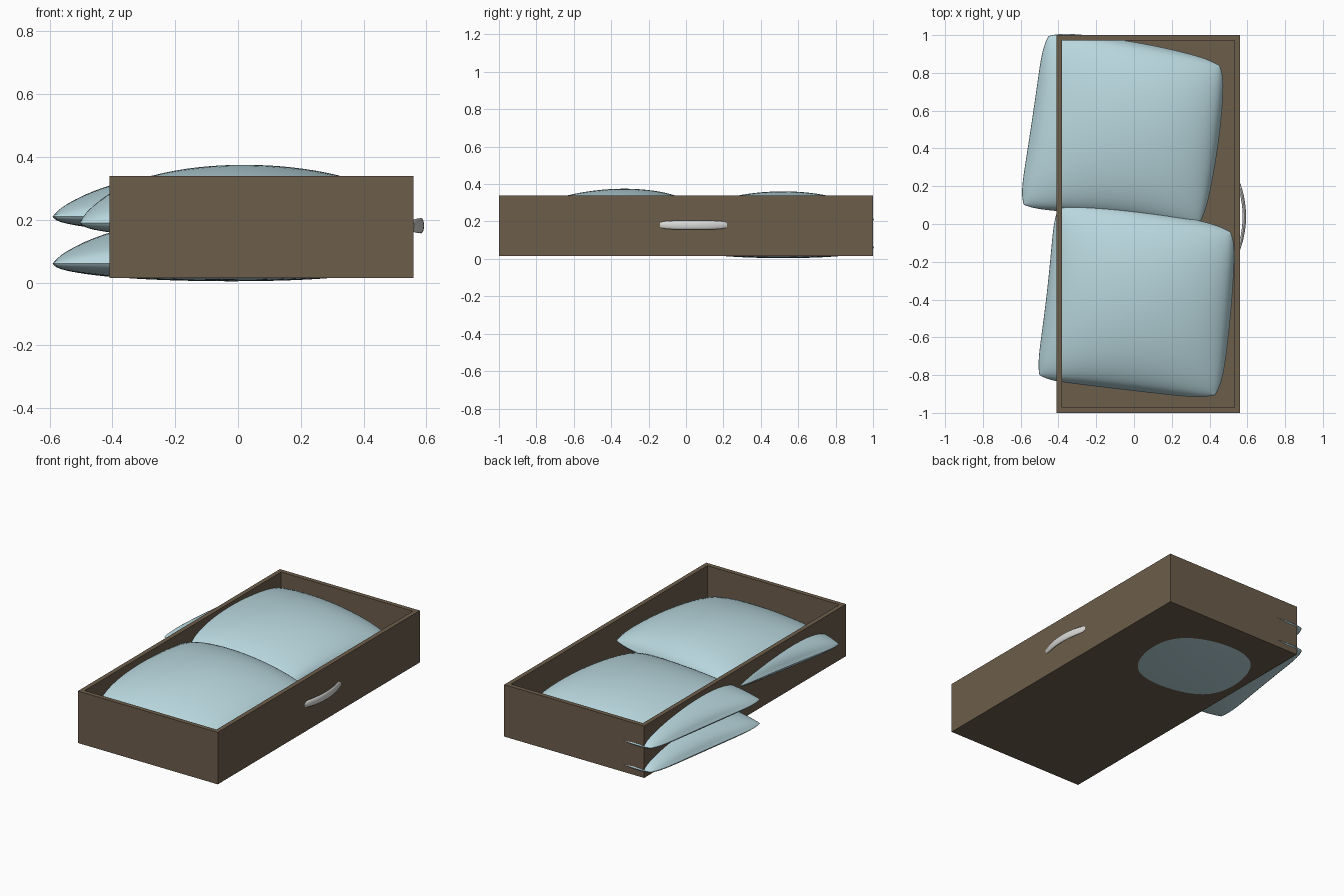
import bpy, bmesh, math
from mathutils import Vector

cube = bpy.data.objects.get("Cube")
if cube:
    bpy.data.objects.remove(cube, do_unlink=True)


def material(name, color):
    m = bpy.data.materials.new(name)
    m.use_nodes = True
    m.diffuse_color = (*color, 1)
    bsdf = next(n for n in m.node_tree.nodes if n.type == 'BSDF_PRINCIPLED')
    bsdf.inputs["Base Color"].default_value = (*color, 1)
    bsdf.inputs["Roughness"].default_value = 0.7
    return m


wood = material("brown wood", (0.15, 0.11, 0.07))
fabric = material("pale blue fabric", (0.48, 0.68, 0.73))
metal = material("light grey metal", (0.7, 0.7, 0.69))


def finish(name, bm, mat, smooth=None):
    bmesh.ops.remove_doubles(bm, verts=bm.verts, dist=0.0005)
    bmesh.ops.recalc_face_normals(bm, faces=bm.faces)
    mesh = bpy.data.meshes.new(name)
    bm.to_mesh(mesh)
    bm.free()
    mesh.materials.append(mat)
    ob = bpy.data.objects.new(name, mesh)
    bpy.context.collection.objects.link(ob)
    if smooth:
        bpy.ops.object.select_all(action='DESELECT')
        ob.select_set(True)
        bpy.context.view_layer.objects.active = ob
        bpy.ops.object.shade_smooth_by_angle(angle=math.radians(smooth))
    return ob


def add_grid(bm, nu, nv, func):
    """Sheet of quads from a function of u, v in -1..1."""
    rows = [[bm.verts.new(func(2 * i / nu - 1, 2 * j / nv - 1))
             for i in range(nu + 1)] for j in range(nv + 1)]
    for a, b in zip(rows, rows[1:]):
        for i in range(nu):
            bm.faces.new((a[i], a[i + 1], b[i + 1], b[i]))
    return rows


# Drawer: a box hollowed from the top
bm = bmesh.new()
bmesh.ops.create_cube(bm, size=1)
for v in bm.verts:
    v.co = Vector((0.075 + v.co.x * 0.97, v.co.y * 2, 0.177 + v.co.z * 0.325))
top = max(bm.faces, key=lambda f: f.calc_center_median().z)
bmesh.ops.inset_region(bm, faces=[top], thickness=0.04)
rim = list(top.verts)
inner = [bm.verts.new(v.co - Vector((0, 0, 0.3))) for v in rim]
bm.faces.remove(top)
for i in range(4):
    j = (i + 1) % 4
    bm.faces.new((rim[i], rim[j], inner[j], inner[i]))
bm.faces.new(inner)
finish("drawer_box", bm, wood)


# Pillows: an eight point outline, puffed up above and below a seam
SIGNS = ((-1, -1), (1, -1), (1, 1), (-1, 1))
SIDES = ((0, -1), (1, 0), (0, 1), (-1, 0))


def outline(corners, mids, u, v):
    u, v = u * (1 - 0.05 * v ** 8), v * (1 - 0.05 * u ** 8)
    p = Vector((0, 0))
    for (a, b), c in zip(SIGNS, corners):
        p += Vector(c) * (1 + a * u) * (1 + b * v) * (a * u + b * v - 1) / 4
    for (a, b), c in zip(SIDES, mids):
        w = (1 - u * u) * (1 + b * v) if a == 0 else (1 - v * v) * (1 + a * u)
        p += Vector(c) * w / 2
    return p


def pillow(name, corners, mids, seam, rise, drop, tilt=0.0):
    def layer(height, power):
        def point(s, t):
            u, v = math.sin(s * math.pi / 2), math.sin(t * math.pi / 2)
            p = outline(corners, mids, u, v)
            puff = max(0, 1 - (u / 0.98) ** 2) * max(0, 1 - (v / 0.98) ** 2)
            lip = 0.006 * math.copysign(1, height) * (max(abs(u), abs(v)) < 0.995)
            return (p.x, p.y, seam + tilt * v + lip + height * puff ** power)
        return point
    bm = bmesh.new()
    add_grid(bm, 40, 40, layer(rise, 0.52))
    add_grid(bm, 40, 40, layer(-drop, 0.4))
    finish(name, bm, fabric, 60)


back_corners = ((-0.615, 0.08), (0.36, -0.03), (0.475, 0.85), (-0.475, 1.02))
back_mids = ((-0.1, 0.04), (0.45, 0.45), (0.02, 0.96), (-0.54, 0.55))
pillow("back_lower_pillow", back_corners, back_mids, 0.06, 0.145, 0.05)
pillow("back_upper_pillow", back_corners, back_mids, 0.21, 0.145, 0.05)
pillow("front_pillow",
       ((-0.525, -0.82), (0.455, -0.935), (0.535, -0.03), (-0.42, 0.11)),
       ((-0.08, -0.875), (0.515, -0.45), (0.07, 0.07), (-0.46, -0.35)),
       0.21, 0.158, 0.06, 0.02)


# Handle: a shallow bow with an oval section
def handle_point(s, t):
    a = s * math.pi
    w = 1 - 0.3 * t ** 4
    x = 0.552 + 0.032 * (1 - t * t)
    return (x + 0.009 * math.cos(a), 0.04 + 0.18 * t, 0.181 + 0.024 * w * math.sin(a))


bm = bmesh.new()
rows = add_grid(bm, 16, 24, handle_point)
for row in (rows[0], rows[-1]):
    bm.faces.new(row[:-1])
finish("drawer_handle", bm, metal, 50)
